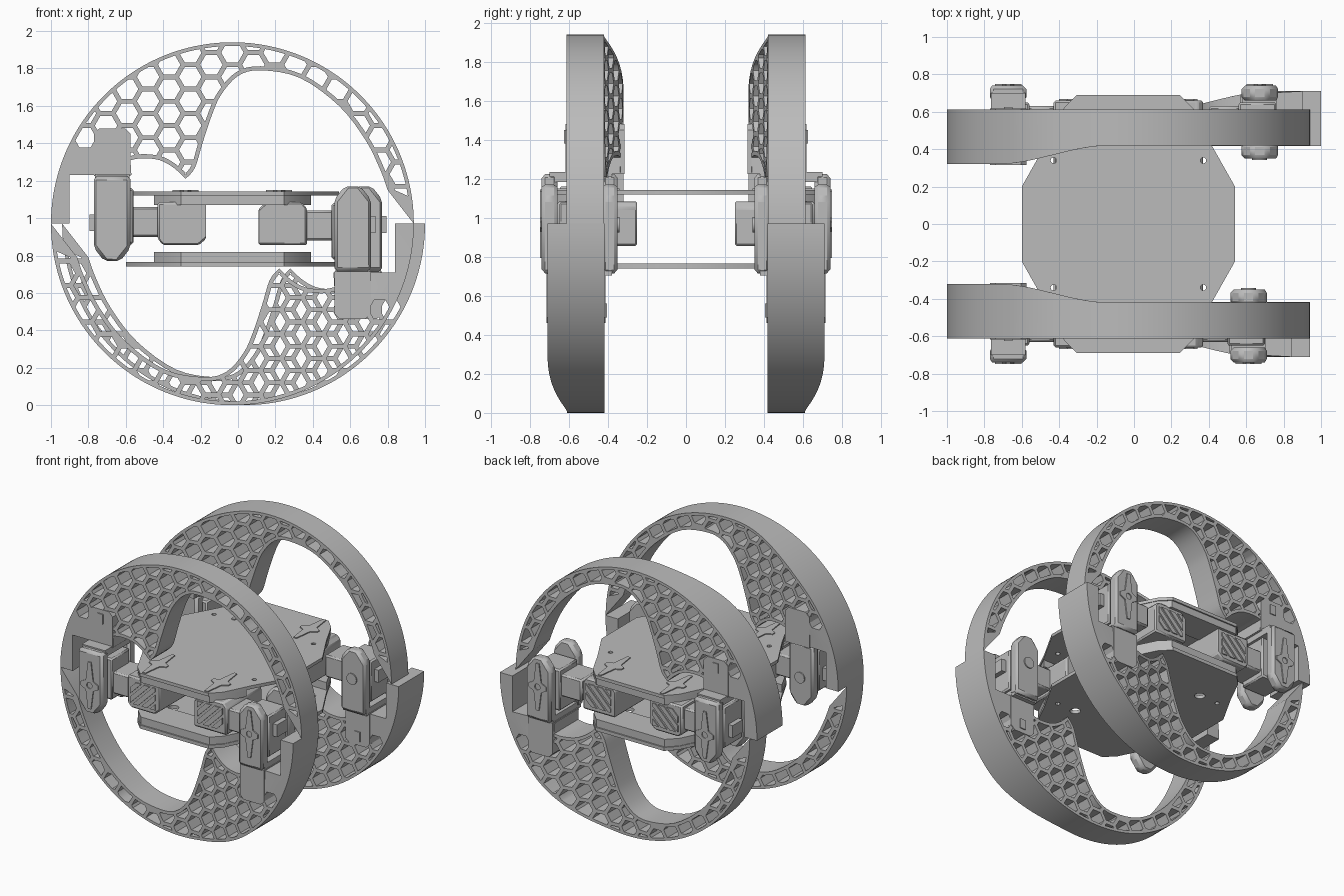
import bpy
import bmesh
import math
from mathutils import Vector
from mathutils.geometry import delaunay_2d_cdt

if "Cube" in bpy.data.objects:
    bpy.data.objects.remove(bpy.data.objects["Cube"], do_unlink=True)

GREY = (0.5, 0.5, 0.5, 1.0)
mat = bpy.data.materials.new("light grey plastic")
mat.use_nodes = True
mat.diffuse_color = GREY
mat.node_tree.nodes["Principled BSDF"].inputs["Base Color"].default_value = GREY


# ---- 2D helpers ----
def arc(cx, cy, r, a0, a1, n):
    return [(cx + r * math.cos(math.radians(a0 + (a1 - a0) * i / n)),
             cy + r * math.sin(math.radians(a0 + (a1 - a0) * i / n))) for i in range(n + 1)]


def circle(cx, cy, r, n=20):
    return arc(cx, cy, r, 0, 360, n)[:-1]


def rect(x0, x1, y0, y1):
    return [(x0, y0), (x1, y0), (x1, y1), (x0, y1)]


def smooth_path(pts, sub=4):
    p = [Vector(q) for q in [pts[0]] + pts + [pts[-1]]]
    out = []
    for a, b, c, d in zip(p, p[1:], p[2:], p[3:]):
        for i in range(sub):
            t = i / sub
            out.append(tuple(0.5 * (2 * b + (c - a) * t + (2 * a - 5 * b + 4 * c - d) * t * t
                                    + (3 * b - a - 3 * c + d) * t ** 3)))
    return out + [pts[-1]]


def clip(subject, convex):
    """Clip any polygon by a counter-clockwise convex one."""
    out = list(subject)
    for a, b in zip(convex, convex[1:] + convex[:1]):
        src, out = out, []
        side = lambda p: (b[0] - a[0]) * (p[1] - a[1]) - (b[1] - a[1]) * (p[0] - a[0])
        for p, q in zip(src, src[1:] + src[:1]):
            sp, sq = side(p), side(q)
            if sp >= 0:
                out.append(p)
            if (sp >= 0) != (sq >= 0):
                t = sp / (sp - sq)
                out.append((p[0] + (q[0] - p[0]) * t, p[1] + (q[1] - p[1]) * t))
    return out


def area(poly):
    return 0.5 * sum(p[0] * q[1] - q[0] * p[1] for p, q in zip(poly, poly[1:] + poly[:1]))


def fill(loops):
    """Triangulate loops with the even-odd rule."""
    pts, edges, segs = [], [], []
    for loop in loops:
        n, k = len(loop), len(pts)
        pts += [Vector(p) for p in loop]
        edges += [(k + i, k + (i + 1) % n) for i in range(n)]
        segs += list(zip(loop, loop[1:] + loop[:1]))
    verts, _, tris = delaunay_2d_cdt(pts, edges, [], 0, 1e-5)[:3]
    keep = []
    for t in tris:
        cx = sum(verts[i][0] for i in t) / len(t)
        cy = sum(verts[i][1] for i in t) / len(t)
        inside = False
        for p, q in segs:
            if (p[1] > cy) != (q[1] > cy) and cx < p[0] + (cy - p[1]) * (q[0] - p[0]) / (q[1] - p[1]):
                inside = not inside
        if inside:
            keep.append(tuple(t))
    return [tuple(v) for v in verts], keep


def prism(name, filled, plane, lo, hi, place=lambda x, y, z: (x, y, z), bevel=0):
    """Extrude a filled outline; lo and hi may vary with the first coordinate."""
    pts, tris = filled
    f_lo = lo if callable(lo) else (lambda u: lo)
    f_hi = hi if callable(hi) else (lambda u: hi)
    bm = bmesh.new()
    rows = []
    for f in (f_lo, f_hi):
        rows.append([bm.verts.new(place(u, f(u), v) if plane == "XZ" else place(u, v, f(u)))
                     for u, v in pts])
    used = {}
    for t in tris:
        bm.faces.new([rows[0][i] for i in t])
        bm.faces.new([rows[1][i] for i in reversed(t)])
        for a, b in zip(t, t[1:] + t[:1]):
            used.setdefault(frozenset((a, b)), []).append((a, b))
    for e in used.values():
        if len(e) == 1:
            a, b = e[0]
            bm.faces.new([rows[0][b], rows[0][a], rows[1][a], rows[1][b]])
    bmesh.ops.delete(bm, geom=[v for v in bm.verts if not v.link_faces], context="VERTS")
    bmesh.ops.recalc_face_normals(bm, faces=bm.faces)
    me = bpy.data.meshes.new(name)
    bm.to_mesh(me)
    bm.free()
    me.materials.append(mat)
    me.shade_smooth()
    me.set_sharp_from_angle(angle=math.radians(30))
    ob = bpy.data.objects.new(name, me)
    bpy.context.collection.objects.link(ob)
    if bevel:
        m = ob.modifiers.new("edge_chamfer", "BEVEL")
        m.width, m.segments = bevel, 1
    return ob


# ---- Half-wheel leg outline with honeycomb holes ----
CX, CZ, R = -0.03, 0.97, 0.97
foot = smooth_path([(-0.575, 1.31), (-0.51, 1.32), (-0.42, 1.31), (-0.345, 1.27), (-0.28, 1.21)])
opening = smooth_path([(-0.28, 1.21), (-0.23, 1.27), (-0.19, 1.4), (-0.14, 1.55), (-0.09, 1.66),
                       (0.0, 1.76), (0.12, 1.79), (0.33, 1.75), (0.54, 1.6), (0.68, 1.42),
                       (0.76, 1.26), (0.80, 1.15)])
inner = foot + opening[1:]
outline = arc(CX, CZ, R, 0, 180, 90) + [(-0.9, 0.97), (-0.9, 1.23), (-0.57, 1.23)] + inner

inset = []
for i, p in enumerate(inner):
    a, b = inner[max(i - 1, 0)], inner[min(i + 1, len(inner) - 1)]
    d = (Vector(b) - Vector(a)).normalized()
    inset.append((p[0] - d.y * 0.022, p[1] + d.x * 0.022))
region = arc(CX, CZ, R - 0.02, 9, 155, 80) + inset

PITCH, WALL = 0.13, 0.026
holes = []
for col in range(-9, 10):
    for row in range(-8, 2):
        hx = CX + col * PITCH * 0.866
        hz = 1.885 + (row + 0.5 * (col % 2)) * PITCH
        cell = clip(region, circle(hx, hz, (PITCH - WALL) / 1.732, 6))
        if len(cell) > 2 and abs(area(cell)) > 0.0006:
            holes.append(cell)
leg_fill = fill([outline] + holes)


def flare(x):
    t = min(max((-0.13 - x) / 0.6, 0), 1)
    return -0.42 + 0.10 * t * t * (3 - 2 * t)


LEGS = {"front_upper": lambda x, y, z: (x, y, z),
        "back_upper": lambda x, y, z: (x, -y, z),
        "front_lower": lambda x, y, z: (-0.06 - x, -1.03 - y, 1.94 - z),
        "back_lower": lambda x, y, z: (-x, 1.03 + y, 1.94 - z)}
mount = fill([[(-0.77, 1.225), (-0.575, 1.225), (-0.575, 1.45), (-0.605, 1.48),
               (-0.74, 1.48), (-0.77, 1.45)]])
for tag, place in LEGS.items():
    prism(tag + "_leg", leg_fill, "XZ", -0.613, flare, place)
    prism(tag + "_leg_mount", mount, "XZ", -0.618, -0.316, place)
    prism(tag + "_mount_clip", fill([rect(-0.695, -0.65, 1.38, 1.45)]), "XZ", -0.625, -0.61, place)

# ---- Servos and brackets ----
JOINTS = {"front_upper": lambda x, y, z: (x, y, z),
          "back_upper": lambda x, y, z: (x, -y, z),
          "front_lower": lambda x, y, z: (-0.06 - x, y, 1.94 - z),
          "back_lower": lambda x, y, z: (-x, -y, 1.94 - z)}


def horn(cx, cy):
    """Long servo arm outline with a short cross arm."""
    return [(cx + u, cy + v) for u, v in
            [(-0.012, -0.17), (0.012, -0.17), (0.03, -0.035), (0.07, -0.014), (0.07, 0.014),
             (0.03, 0.035), (0.012, 0.17), (-0.012, 0.17), (-0.03, 0.035), (-0.07, 0.014),
             (-0.07, -0.014), (-0.03, -0.035)]]


fork = fill([[(-0.77, 1.225), (-0.77, 0.84), (-0.715, 0.77), (-0.63, 0.77), (-0.575, 0.84),
              (-0.575, 1.225)]])
arm = fill([horn(-0.672, 0.975), circle(-0.672, 0.975, 0.022)])
hip = fill([[(-0.43, 1.085), (-0.43, 0.89), (-0.40, 0.855), (-0.21, 0.855), (-0.17, 0.89),
             (-0.17, 1.085)]])
window = rect(-0.40, -0.20, 0.89, 1.05)
stripes = []
for k in range(-2, 3):
    o = k * 0.068
    stripes.append(clip([(-0.52 + o, 0.75), (-0.475 + o, 0.75), (-0.055 + o, 1.17),
                         (-0.10 + o, 1.17)], window))
hatch = fill([s for s in stripes if len(s) > 2])
for tag, place in JOINTS.items():
    hip_place = LEGS["back_upper"] if tag == "back_upper" else place
    if tag == "back_lower":
        hip_place = lambda x, y, z: (-0.06 - x, -y, 1.94 - z)
    prism(tag + "_outer_fork", fork, "XZ", -0.74, -0.66, place, 0.018)
    prism(tag + "_inner_fork", fork, "XZ", -0.43, -0.35, place, 0.018)
    prism(tag + "_fork_bridge", fill([rect(-0.765, -0.58, 1.185, 1.235)]), "XZ", -0.70, -0.38, place)
    prism(tag + "_servo_arm", arm, "XZ", -0.748, -0.739, place)
    prism(tag + "_knee_servo", fill([rect(-0.76, -0.56, 0.86, 1.16)]), "XZ", -0.65, -0.44, place, 0.01)
    prism(tag + "_knee_nub", fill([rect(-0.795, -0.75, 0.93, 1.02)]), "XZ", -0.60, -0.48, place)
    prism(tag + "_inner_pivot", fill([circle(-0.672, 0.975, 0.04)]), "XZ", -0.352, -0.342, place)
    prism(tag + "_link", fill([rect(-0.60, -0.40, 0.90, 1.06)]), "XZ", -0.63, -0.42, place, 0.012)
    prism(tag + "_hip_servo", hip, "XZ", -0.66, -0.25, hip_place, 0.01)
    prism(tag + "_hip_hatch", hatch, "XZ", -0.668, -0.659, hip_place)

# ---- Body plates ----
half = [(0.57, 0.2), (0.44, 0.43), (0.345, 0.62), (0.275, 0.69)]
deck = [(CX + sx * x, sy * y) for sx, sy, order in ((1, 1, 1), (-1, 1, -1), (-1, -1, 1), (1, -1, -1))
        for x, y in half[::order]]
screw = [circle(CX + sx * 0.40, sy * 0.34, 0.016, 12) for sx in (1, -1) for sy in (1, -1)]
vent = [circle(CX + sx * 0.25, sy * 0.34, 0.035) for sx in (1, -1) for sy in (1, -1)]
prism("top_plate", fill([deck] + screw), "XY", 1.12, 1.143)
prism("bottom_plate", fill([deck] + screw + vent), "XY", 0.74, 0.765)

for side, sy in (("front", -1), ("back", 1)):
    rail = [(CX - 0.42, sy * 0.46), (CX - 0.345, sy * 0.61), (CX - 0.275, sy * 0.68),
            (CX + 0.275, sy * 0.68), (CX + 0.345, sy * 0.61), (CX + 0.42, sy * 0.46)]
    prism(side + "_lower_rail", fill([rail]), "XY", 0.764, 0.82)
    prism(side + "_upper_rail", fill([rail]), "XY", 1.07, 1.121)
    for name, x in (("right", CX - 0.25), ("left", CX + 0.25)):
        prism(f"{side}_{name}_hip_arm", fill([horn(x, sy * 0.51)]), "XY", 1.142, 1.15)
